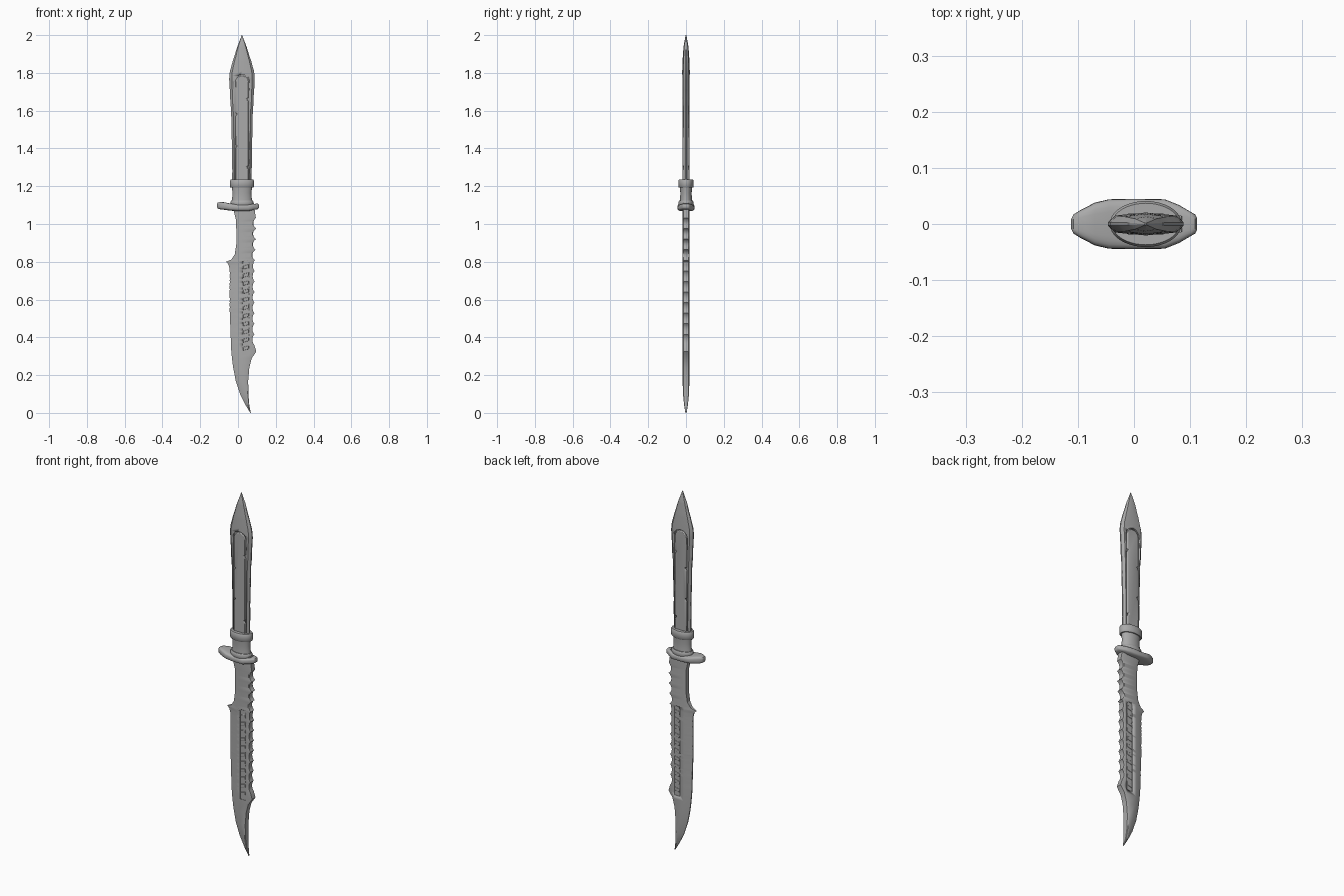
import bpy, math, random

if "Cube" in bpy.data.objects:
    bpy.data.objects.remove(bpy.data.objects["Cube"])

random.seed(4)
CX = 0.021  # centre line of the grip
steel = bpy.data.materials.new("dark_steel")
steel.diffuse_color = (0.4, 0.4, 0.4, 1)
steel.use_nodes = True
steel.node_tree.nodes["Principled BSDF"].inputs["Base Color"].default_value = steel.diffuse_color


def make(name, verts, faces, angle=30, bevel=0):
    me = bpy.data.meshes.new(name)
    me.from_pydata(verts, [], faces)
    me.materials.append(steel)
    ob = bpy.data.objects.new(name, me)
    bpy.context.collection.objects.link(ob)
    bpy.ops.object.select_all(action='DESELECT')
    bpy.context.view_layer.objects.active = ob
    ob.select_set(True)
    bpy.ops.object.mode_set(mode='EDIT')
    bpy.ops.mesh.select_all(action='SELECT')
    bpy.ops.mesh.normals_make_consistent(inside=False)
    bpy.ops.object.mode_set(mode='OBJECT')
    if bevel:
        b = ob.modifiers.new("bevel", 'BEVEL')
        b.width, b.segments = bevel, 2
    bpy.ops.object.shade_smooth_by_angle(angle=math.radians(angle))
    return ob


def loft(name, loops, angle=30, bevel=0):
    n, m = len(loops[0]), len(loops)
    faces = [(i * n + j, i * n + (j + 1) % n, (i + 1) * n + (j + 1) % n, (i + 1) * n + j)
             for i in range(m - 1) for j in range(n)]
    faces += [tuple(range(n)), tuple(range((m - 1) * n, m * n))]
    return make(name, [p for l in loops for p in l], faces, angle, bevel)


def prism(name, pts, y0, y1, bevel=0):
    return loft(name, [[(x, y, z) for x, z in pts] for y in (y0, y1)], 30, bevel)


def sample(table, z):
    for a, b in zip(table, table[1:]):
        if a[0] <= z <= b[0]:
            f = (z - a[0]) / (b[0] - a[0])
            return [p + (q - p) * f for p, q in zip(a, b)][1:]
    return list(table[-1][1:])


def arch(half, z0, zc, cx=CX):
    top = [(cx + half * math.cos(math.pi * i / 12), zc + half * math.sin(math.pi * i / 12))
           for i in range(13)]
    return top + [(cx - half, z0), (cx + half, z0)]


def carve(ob, cutter):
    cutter.hide_render = True
    m = ob.modifiers.new("cut", 'BOOLEAN')
    m.object, m.operation, m.solver = cutter, 'DIFFERENCE', 'EXACT'
    bpy.context.view_layer.objects.active = ob
    bpy.ops.object.modifier_apply(modifier=m.name)
    bpy.data.objects.remove(cutter)


# Blade: z, cutting edge x, bevel x, spine x, edge half thickness, body half thickness
blade_rows = [
    (0.0, 0.065, 0.066, 0.068, 0.001, 0.003), (0.04, 0.041, 0.052, 0.060, 0.002, 0.010),
    (0.10, 0.011, 0.038, 0.055, 0.002, 0.016), (0.17, -0.012, 0.020, 0.054, 0.003, 0.018),
    (0.24, -0.026, 0.008, 0.060, 0.003, 0.018), (0.29, -0.032, 0.003, 0.073, 0.003, 0.018),
    (0.325, -0.036, 0.0, 0.097, 0.003, 0.018), (0.36, -0.038, 0.0, 0.086, 0.003, 0.018),
    (0.55, -0.045, 0.0, 0.087, 0.003, 0.018), (0.76, -0.044, 0.0, 0.088, 0.003, 0.018),
    (0.785, -0.050, 0.0, 0.090, 0.003, 0.018), (0.80, -0.063, 0.0, 0.090, 0.003, 0.018),
    (0.812, -0.035, 0.002, 0.090, 0.008, 0.018), (0.84, -0.017, 0.004, 0.092, 0.012, 0.018),
    (0.90, -0.008, 0.004, 0.095, 0.013, 0.018), (1.02, -0.010, 0.004, 0.097, 0.013, 0.018),
    (1.06, -0.020, 0.002, 0.090, 0.013, 0.018), (1.11, -0.025, 0.0, 0.085, 0.013, 0.018)]
pitch = 0.056
zs = sorted({r[0] for r in blade_rows} | {0.36 + pitch / 8 * i for i in range(97)})
loops = []
for z in zs:
    xl, xb, xs, e, t = sample(blade_rows, z)
    xm = xs - max(0.006, (xs - xb) * 0.2) if z > 0.1 else xs - (xs - xb) * 0.2
    if 0.36 < z < 1.033:  # scalloped saw teeth along the spine
        depth = 0.010 if z < 0.8 else 0.016
        xs -= depth * math.sin(math.pi * (((z - 0.36) / pitch) % 1)) ** 0.7
    if 0.2 < z < 0.75:
        xl += random.uniform(0, 0.0015)
    half = [(xl, e), (xb, t), (xm, t), (xs, t * 0.8)]
    loops.append([(x, -y, z) for x, y in half] + [(x, y, z) for x, y in reversed(half)])
blade = loft("blade", loops)

# Shallow channel on both flats, filled with slanted ribs
for s in (-1, 1):
    carve(blade, prism("slot_cutter", arch(0.017, 0.31, 0.79, 0.042), s * 0.0158, s * 0.04))
    for i in range(11):
        z = 0.33 + i * 0.043
        prism("channel_rib", [(0.027, z), (0.057, z + 0.008), (0.057, z + 0.026), (0.027, z + 0.018)],
              s * 0.012, s * 0.0178, 0.002)

# Grip body: z, half width, half thickness
grip_rows = [(1.19, 0.052, 0.019), (1.40, 0.053, 0.019), (1.60, 0.059, 0.020), (1.72, 0.066, 0.021),
             (1.77, 0.069, 0.021), (1.81, 0.064, 0.020), (1.87, 0.047, 0.018), (1.94, 0.024, 0.013),
             (2.0, 0.001, 0.002)]
loops = []
for z in sorted({r[0] for r in grip_rows} | {1.21 + 0.025 * i for i in range(31)}):
    w, t = sample(grip_rows, z)
    w -= random.uniform(0, 0.025) * w
    half = [(-w, 0.15 * t), (-0.8 * w, 0.72 * t), (0, t), (0.8 * w, 0.72 * t), (w, 0.15 * t)]
    loops.append([(CX + x, -y, z) for x, y in half] + [(CX + x, y, z) for x, y in reversed(half)])
grip = loft("grip", loops, 25)

# Grooved border around a raised inlay on each side
for s in (-1, 1):
    carve(grip, prism("groove_cutter", arch(0.041, 1.15, 1.75), s * 0.0105, s * 0.05))
inlay = prism("grip_inlay", arch(0.035, 1.20, 1.75), -0.0185, 0.0185, 0.004)

# Small nicks on the inlay edges
for z, s in ((1.30, 1), (1.41, -1), (1.58, -1), (1.66, 1)):
    x = CX + s * 0.036
    carve(inlay, prism("nick_cutter", [(x, z - 0.012), (x - s * 0.012, z + 0.004), (x, z + 0.008)],
                       -0.05, 0.05))


# Oval collars stacked between guard and grip: z, x radius, y radius
def ring(z, rx, ry):
    return [(CX + rx * math.cos(math.tau * i / 40), ry * math.sin(math.tau * i / 40), z) for i in range(40)]


collars = {
    "upper_collar": [(1.192, .060, .037), (1.197, .064, .041), (1.228, .064, .041), (1.235, .060, .037)],
    "neck": [(1.10, .056, .034), (1.135, .052, .031), (1.165, .050, .030), (1.20, .054, .033)],
    "lower_collar": [(1.095, .057, .037), (1.10, .061, .040), (1.118, .061, .040), (1.124, .057, .036)]}
for name, rows in collars.items():
    loft(name, [ring(*r) for r in rows], 40)

# Cross guard, lofted along x: x, half depth, centre z, half height
guard_rows = [(-0.112, 0.009, 1.098, 0.007), (-0.108, 0.017, 1.098, 0.015), (-0.095, 0.025, 1.097, 0.019),
              (-0.07, 0.038, 1.095, 0.020), (-0.045, 0.044, 1.090, 0.019), (0.0, 0.045, 1.086, 0.018),
              (0.055, 0.044, 1.086, 0.018), (0.08, 0.034, 1.090, 0.016), (0.102, 0.021, 1.093, 0.015),
              (0.109, 0.017, 1.094, 0.012), (0.112, 0.011, 1.094, 0.006)]


def rounded(x, hy, cz, hz):
    pts = []
    for i in range(24):
        c, s = math.cos(math.tau * i / 24), math.sin(math.tau * i / 24)
        pts.append((x, hy * math.copysign(abs(c) ** 0.55, c), cz + hz * math.copysign(abs(s) ** 0.55, s)))
    return pts


loft("cross_guard", [rounded(*r) for r in guard_rows], 45)
